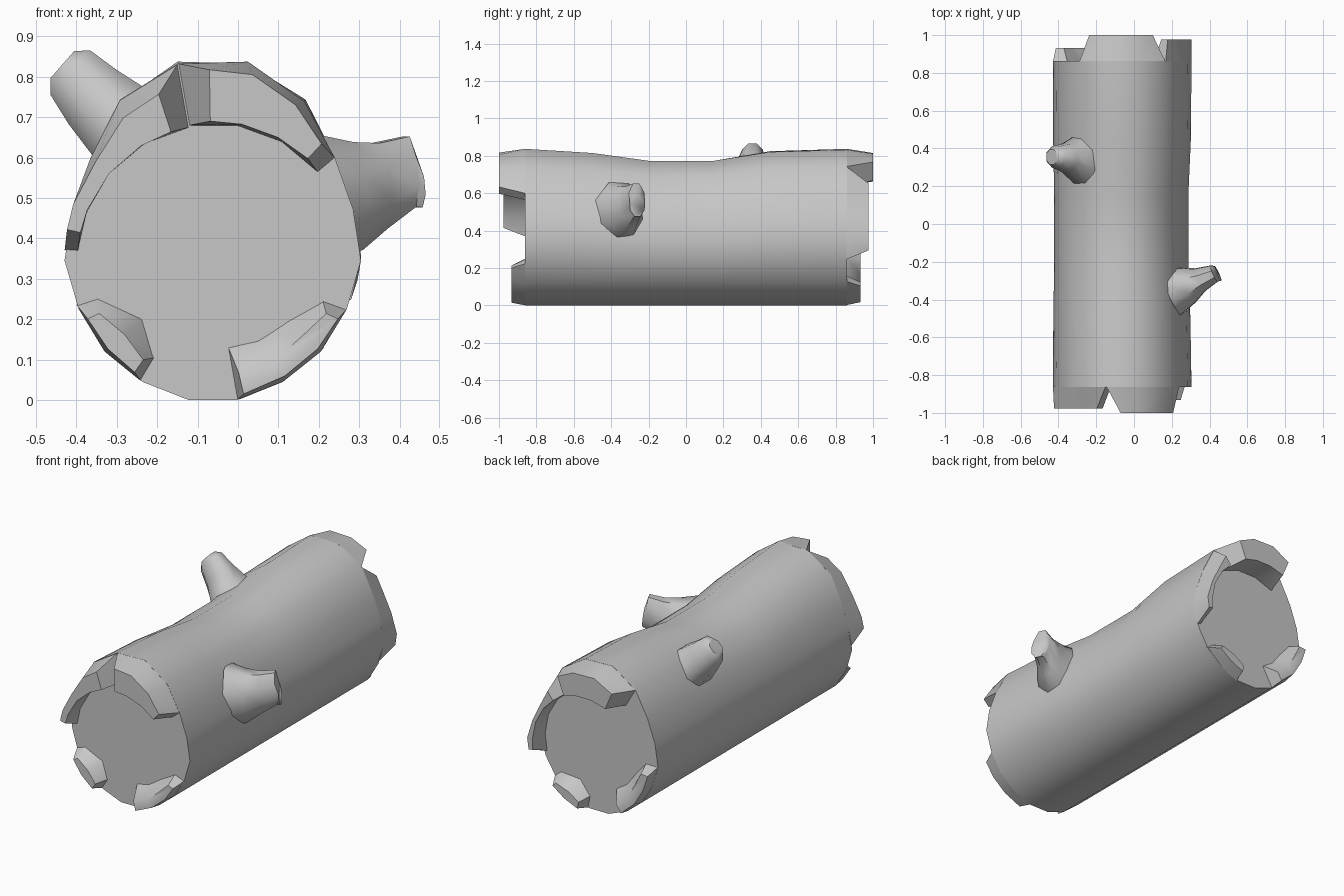
import bpy, bmesh
from math import sin, cos, radians
from mathutils import Vector

if "Cube" in bpy.data.objects:
    bpy.data.objects.remove(bpy.data.objects["Cube"], do_unlink=True)

wood = bpy.data.materials.new("grey_wood")
wood.use_nodes = True
GREY = (0.57, 0.57, 0.57, 1)
wood.diffuse_color = GREY
wood.node_tree.nodes["Principled BSDF"].inputs["Base Color"].default_value = GREY

CX, CZ, END = -0.0625, 0.345, 0.862
STEP = 20

# Trunk radius every 20 degrees: lower half is shared, upper half bulges
LOWER = [0.353, 0.35, 0.347, 0.35, 0.35, 0.347, 0.35, 0.353]
FRONT = [0.367, 0.37, 0.395, 0.455, 0.5, 0.495, 0.46, 0.395, 0.37, 0.367]
MIDDLE = [0.35, 0.35, 0.365, 0.405, 0.435, 0.435, 0.415, 0.385, 0.36, 0.36]
BACK = FRONT[::-1]


def blend(a, b, t):
    return [p + (q - p) * t for p, q in zip(a, b)]


def polar(angle, radius, y):
    a = radians(angle)
    return Vector((CX + radius * cos(a), y, CZ + radius * sin(a)))


def front_radius(angle):
    """Radius of the front end profile at any angle."""
    table = FRONT + LOWER[::-1]
    i, t = divmod((angle % 360) / STEP, 1)
    i = int(i)
    return table[i] * (1 - t) + table[(i + 1) % len(table)] * t


def loft(name, rings):
    """Skin closed rings of points and cap both ends."""
    bm = bmesh.new()
    loops = [[bm.verts.new(p) for p in ring] for ring in rings]
    n = len(loops[0])
    for a, b in zip(loops, loops[1:]):
        for i in range(n):
            j = (i + 1) % n
            bm.faces.new((a[i], a[j], b[j], b[i]))
    bm.faces.new(loops[0])
    bm.faces.new(loops[-1])
    bmesh.ops.recalc_face_normals(bm, faces=bm.faces)
    mesh = bpy.data.meshes.new(name)
    bm.to_mesh(mesh)
    bm.free()
    mesh.materials.append(wood)
    obj = bpy.data.objects.new(name, mesh)
    bpy.context.collection.objects.link(obj)
    bpy.ops.object.select_all(action="DESELECT")
    obj.select_set(True)
    bpy.context.view_layer.objects.active = obj
    bpy.ops.object.shade_smooth_by_angle(angle=radians(50))


# Trunk: bulges at both ends, slimmer in the middle
rings = []
for y, upper in ((-END, FRONT), (-0.5, blend(MIDDLE, FRONT, 0.65)),
                 (-0.2, MIDDLE), (0.15, MIDDLE),
                 (0.45, blend(MIDDLE, BACK, 0.8)), (END, BACK)):
    radii = upper + LOWER[::-1]
    rings.append([polar(i * STEP, r, y) for i, r in enumerate(radii)])
loft("trunk", rings)


# Broken bark pieces standing out from each end; the back set is turned a step
def bark(name, base, tip, inner_base, inner_tip, reach, taper):
    for end, turn in (("front", 0), ("back", STEP)):
        ends = []
        for angles, inner, y, scales in (
                (base, inner_base, -END + 0.005, [1] * len(base)),
                (tip, inner_tip, -reach, taper)):
            turned = [a + turn for a in angles]
            ring = [polar(a, front_radius(a) * k, y)
                    for a, k in zip(turned, scales)]
            ring += [polar(a, r, y) for a, r in zip(turned[::-1], inner[::-1])]
            if turn:
                ring = [Vector((2 * CX - p.x, -p.y, p.z)) for p in ring]
            ends.append(ring)
        loft(end + "_" + name, ends)


bark("top_bark", [40, 60, 80, 100], [47, 62, 78, 91],
     [0.34] * 4, [0.345] * 4, 1.0, [0.95] * 4)
bark("side_bark", [100, 120, 140, 160, 176], [108, 122, 140, 158, 168],
     [0.335] * 5, [0.335] * 5, 0.976, [0.9, 0.92, 0.96, 1, 1])
bark("lower_long_bark", [-80, -60, -40, -20], [-77, -58, -40, -25],
     [0.215, 0.225, 0.235, 0.29], [0.285, 0.29, 0.29, 0.31], 0.932, [0.97] * 4)
bark("lower_short_bark", [-162, -140, -121], [-155, -140, -125],
     [0.30, 0.225, 0.28], [0.31, 0.285, 0.30], 0.932, [0.97] * 3)


# Branch stubs: tapered tubes that flare into the trunk
def stub(name, direction, sections, sides=8):
    d = Vector(direction).normalized()
    u = Vector((0, 0, 1)).cross(d).normalized()
    v = d.cross(u)
    rings = []
    for centre, wide, tall in sections:
        ring = []
        for i in range(sides):
            a = radians(360 * (i + 0.5) / sides)
            ring.append(Vector(centre) + u * wide * cos(a) + v * tall * sin(a))
        rings.append(ring)
    loft(name, rings)


stub("right_branch_stub", (-0.75, 0, 0.66),
     [((-0.20, 0.33, 0.60), 0.20, 0.13),
      ((-0.295, 0.34, 0.69), 0.13, 0.114),
      ((-0.36, 0.35, 0.75), 0.08, 0.097),
      ((-0.415, 0.355, 0.81), 0.06, 0.08),
      ((-0.435, 0.355, 0.83), 0.042, 0.048)])
stub("left_branch_stub", (0.9, 0.42, 0.1),
     [((0.19, -0.355, 0.50), 0.15, 0.17),
      ((0.28, -0.325, 0.505), 0.11, 0.145),
      ((0.35, -0.295, 0.53), 0.07, 0.115),
      ((0.425, -0.262, 0.565), 0.05, 0.095),
      ((0.445, -0.262, 0.53), 0.045, 0.058)])
